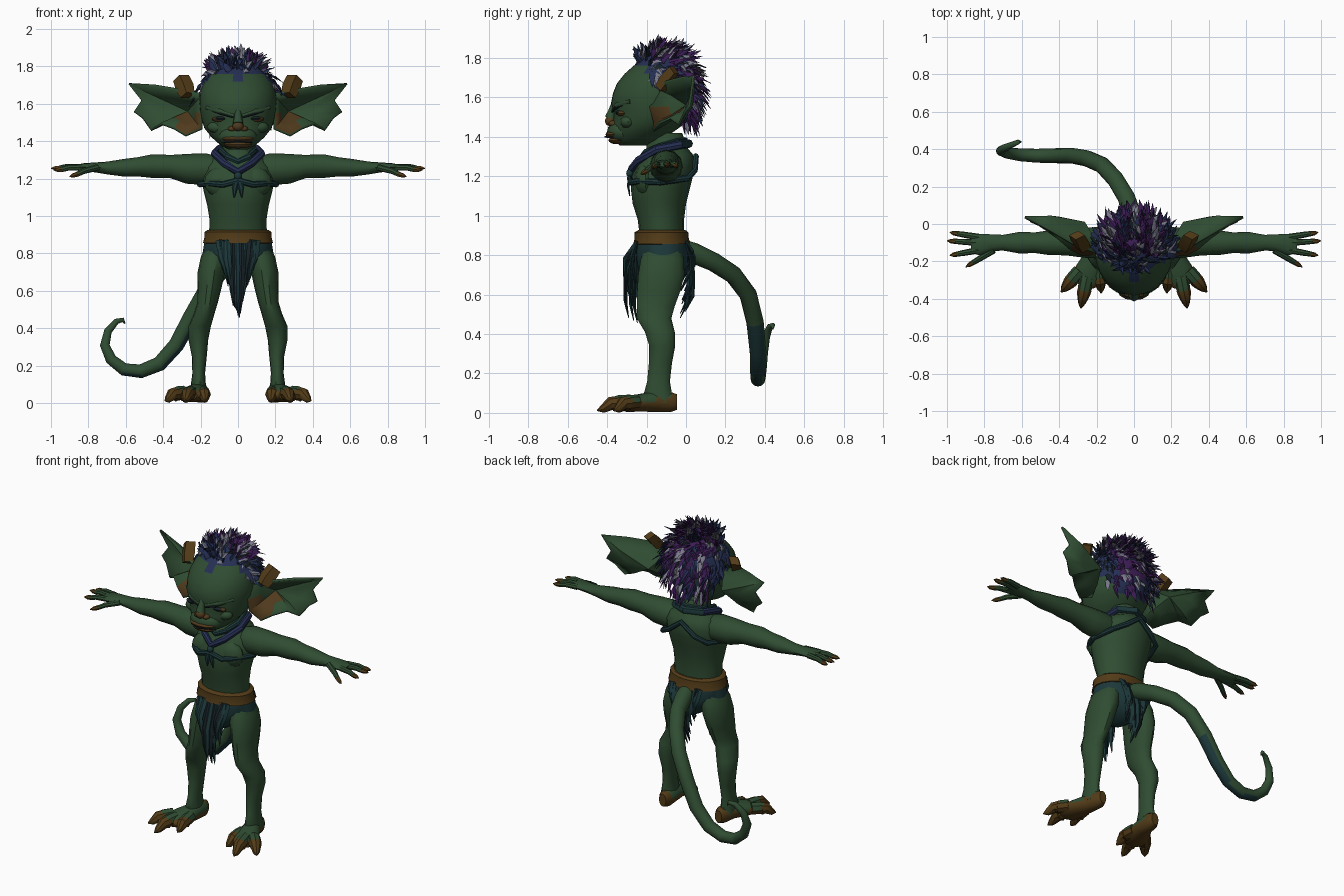
import bpy, bmesh, math, random
from mathutils import Vector

random.seed(7)
old = bpy.data.objects.get("Cube")
if old:
    bpy.data.objects.remove(old, do_unlink=True)


def material(name, r, g, b):
    m = bpy.data.materials.new(name)
    m.use_nodes = True
    m.diffuse_color = (r, g, b, 1)
    node = m.node_tree.nodes["Principled BSDF"]
    node.inputs["Base Color"].default_value = (r, g, b, 1)
    node.inputs["Roughness"].default_value = 0.8
    return m


SKIN = material("skin_green", .029, .073, .032)
BROWN = material("leather_brown", .085, .044, .009)
RUSSET = material("russet_skin", .08, .042, .012)
TEAL = material("cloth_teal", .012, .039, .042)
DARK = material("dark_shadow", .008, .015, .02)
BLUE = material("hair_blue", .018, .028, .085)
PURPLE = material("hair_purple", .045, .012, .09)
GREY = material("hair_grey", .19, .19, .25)

X, Y, Z = Vector((1, 0, 0)), Vector((0, 1, 0)), Vector((0, 0, 1))
parts = []


def oval(z, cx, hx, front, back, n=16):
    """Horizontal elliptical ring."""
    cy, hy = (front + back) / 2, (back - front) / 2
    turns = [math.tau * i / n for i in range(n)]
    return [Vector((cx + hx * math.cos(a), cy + hy * math.sin(a), z)) for a in turns]


class Part:
    """Collects swept shapes into one mesh object."""
    def __init__(self, name, *mats):
        self.name, self.mats = name, mats
        self.verts, self.faces, self.index = [], [], []

    def face(self, f, mat):
        self.faces.append(f)
        self.index.append(mat)

    def sweep(self, rings, mat=0, loop=False):
        base, n, m = len(self.verts), len(rings[0]), len(rings)
        for r in rings:
            self.verts.extend(r)
        for j in range(m if loop else m - 1):
            a, b = base + j * n, base + (j + 1) % m * n
            for i in range(n):
                k = (i + 1) % n
                self.face((a + i, a + k, b + k, b + i), mat)
        if not loop:
            self.face(tuple(range(base + n - 1, base - 1, -1)), mat)
            self.face(tuple(range(base + (m - 1) * n, base + m * n)), mat)

    def tube(self, path, ref=Z, n=10, mat=0, loop=False):
        """Path points are x, y, z, radius, and an optional second radius."""
        c = [Vector(p[:3]) for p in path]
        last, rings = len(c) - 1, []
        for i, p in enumerate(path):
            if loop:
                t = c[(i + 1) % len(c)] - c[i - 1]
            else:
                t = c[min(i + 1, last)] - c[max(i - 1, 0)]
            t.normalize()
            side = t.cross(ref).normalized()
            up = side.cross(t)
            turns = [math.tau * k / n for k in range(n)]
            rings.append([c[i] + side * p[3] * math.cos(a) + up * p[-1] * math.sin(a)
                          for a in turns])
        self.sweep(rings, mat, loop)

    def blob(self, x, y, z, rx, ry, rz, mat=0, n=12):
        rings = []
        for k in range(9):
            a = math.pi * (k / 8 - .5)
            s = max(math.cos(a), .05)
            rings.append(oval(z + rz * math.sin(a), x, rx * s, y - ry * s, y + ry * s, n))
        self.sweep(rings, mat)

    def finish(self, mirror=False, rule=None, solid=0):
        me = bpy.data.meshes.new(self.name)
        me.from_pydata(self.verts, [], self.faces)
        for m in self.mats:
            me.materials.append(m)
        bm = bmesh.new()
        bm.from_mesh(me)
        if not solid:
            bmesh.ops.recalc_face_normals(bm, faces=bm.faces)
        for f, i in zip(bm.faces, self.index):
            f.material_index = i
            if rule and i == 0:
                f.material_index = rule(f.calc_center_median())
        bm.to_mesh(me)
        bm.free()
        ob = bpy.data.objects.new(self.name, me)
        bpy.context.scene.collection.objects.link(ob)
        if solid:
            mod = ob.modifiers.new("thickness", "SOLIDIFY")
            mod.thickness, mod.offset = solid, -1
            mod.material_offset = mod.material_offset_rim = 1
        if mirror:
            ob.modifiers.new("mirror", "MIRROR").use_mirror_merge = False
        parts.append(ob)


# Torso and neck: height, half width, front, back
torso = Part("torso", SKIN)
torso.sweep([oval(z, 0, w, f, b) for z, w, f, b in (
    (.78, .14, -.22, 0), (.9, .155, -.235, -.01), (.98, .152, -.245, -.01),
    (1.06, .165, -.27, 0), (1.14, .185, -.28, .02), (1.2, .195, -.275, .035),
    (1.26, .19, -.25, .045), (1.31, .15, -.215, .035), (1.34, .09, -.2, .01),
    (1.42, .075, -.2, -.02))])
for s in (-1, 1):
    torso.blob(s * .085, -.205, 1.18, .095, .057, .085)
torso.finish()

# Head
HEAD = ((1.355, .05, -.335, -.2), (1.38, .095, -.36, -.13), (1.42, .14, -.375, -.07),
        (1.47, .18, -.37, 0), (1.52, .195, -.365, .035), (1.57, .203, -.38, .05),
        (1.62, .206, -.37, .055), (1.67, .2, -.35, .05), (1.72, .182, -.31, .035),
        (1.76, .155, -.265, .015), (1.795, .12, -.22, -.01), (1.82, .08, -.18, -.05),
        (1.835, .03, -.14, -.08))


def is_hair(p):
    x = abs(p.x)
    peak = max(0, .08 - x) * .9
    return p.z > 1.46 and p.y > -.26 - peak + max(0, 1.7 - p.z) * .9 + x * .4


def head_color(p):
    if not is_hair(p):
        return 0
    return 2 if abs(p.x) < .13 and p.y > -.12 and p.z > 1.56 else 1


head = Part("head", SKIN, BLUE, PURPLE)
head.sweep([oval(z, 0, w, f, b, 40) for z, w, f, b in HEAD])
head.finish(rule=head_color)

# Face: muzzle, lips, nose, brows, eyes, cheeks
face = Part("face", SKIN, RUSSET, DARK)
face.blob(0, -.325, 1.425, .105, .075, .06)
face.blob(0, -.358, 1.412, .088, .05, .022, 1)
face.blob(0, -.35, 1.382, .075, .043, .02, 1)
face.tube([(-.075, -.37, 1.395, .004), (0, -.409, 1.4, .005), (.075, -.37, 1.395, .004)], n=6, mat=2)
face.tube([(0, -.365, 1.57, .014), (0, -.375, 1.53, .02), (0, -.385, 1.495, .028)], Y)
face.blob(0, -.385, 1.48, .03, .026, .026, 1)
for s in (-1, 1):
    face.blob(s * .03, -.368, 1.466, .024, .024, .016, 1)
    face.tube([(s * .02, -.365, 1.535, .012), (s * .09, -.346, 1.558, .018),
               (s * .165, -.28, 1.58, .012)])
    face.tube([(s * .025, -.374, 1.527, .005), (s * .09, -.36, 1.546, .007),
               (s * .165, -.285, 1.57, .004)], mat=2, n=6)
    face.blob(s * .09, -.325, 1.518, .05, .026, .016, 1)
    face.blob(s * .09, -.336, 1.522, .034, .022, .012, 2)
    face.blob(s * .1, -.295, 1.475, .065, .04, .035)
face.finish()

# Ears: scalloped membrane fanned around a cupped centre
rim = [Vector(p) for p in (
    (.2, -.185, 1.55), (.2, -.165, 1.47), (.28, -.17, 1.437), (.34, -.14, 1.475),
    (.41, -.08, 1.5), (.465, -.04, 1.465), (.51, -.01, 1.53), (.555, .01, 1.56),
    (.515, .02, 1.62), (.585, .03, 1.705), (.45, -.04, 1.692), (.33, -.11, 1.672),
    (.19, -.165, 1.65))]
ears = Part("ears", RUSSET, SKIN, SKIN)
hub, count = Vector((.27, .0, 1.56)), len(rim)
ears.verts = [hub] + [hub.lerp(p, .55) + Y * .015 for p in rim] + rim
for i in range(count):
    a, b = 1 + i, 1 + (i + 1) % count
    ears.face((0, a, b), 0)
    ears.face((a, a + count, b + count, b), 0)
ears.finish(True, lambda p: 0 if p.z < 1.54 and p.x < .31 else 1, solid=.014)

# Ear clips
clips = Part("ear_clips", BROWN)
clips.tube([(.27, -.13, 1.645, .04, .03), (.285, -.1, 1.69, .05, .036),
            (.305, -.06, 1.738, .045, .03)], Y, n=4)
clips.finish(True)

# Hair tufts swept back from the scalp in coloured streaks
hair = Part("hair", BLUE, PURPLE, GREY, DARK)
core, made = Vector((0, -.13, 1.62)), 0
while made < 460:
    z = 1.833 - .35 * random.random() ** 1.4
    j = max(i for i in range(len(HEAD) - 1) if HEAD[i][0] <= z)
    t = (z - HEAD[j][0]) / (HEAD[j + 1][0] - HEAD[j][0])
    _, w, f, b = [u + (v - u) * t for u, v in zip(HEAD[j], HEAD[j + 1])]
    p = random.choice(oval(z, 0, w, f, b, 60))
    if not is_hair(p) or p.y < -.25:
        continue
    made += 1
    out = (p - core).normalized()
    jitter = Vector([random.uniform(-.3, .3) for _ in range(3)])
    lift = .6 if z > 1.77 else .15
    flow = (out * lift + Vector((-out.x * .1, .32, -.6 + out.z * .5)) + jitter).normalized()
    size = random.uniform(.055, .095)
    mid = p + flow * size * .5 + out * .012
    tip = mid + (flow - Z * .25) * size * .5
    streak = int((p.x + .3) * 34)
    if abs(p.x) < .15 and p.y > -.17:
        mat = (1, 0, 1, 2, 1, 1, 2)[streak % 7] if random.random() < .8 else random.choice((0, 1, 3))
    else:
        mat = random.choice((0, 0, 0, 3, 2))
    r = random.uniform(.01, .02)
    hair.tube([(*(p + out * .002), r, .005), (*mid, r * .8, .005), (*tip, .001)], out, 4, mat)
hair.finish()

# Arms with hands, fingers and claws
arms = Part("arms", SKIN, BROWN)
arms.tube([(.08, -.1, 1.25, .07, .06), (.17, -.1, 1.25, .085, .085), (.27, -.1, 1.253, .08, .08),
           (.36, -.1, 1.265, .068, .062), (.46, -.1, 1.267, .065, .063), (.53, -.1, 1.263, .055, .052),
           (.61, -.1, 1.258, .058, .047), (.7, -.1, 1.257, .042, .034), (.76, -.1, 1.26, .045, .027),
           (.83, -.11, 1.262, .058, .02), (.87, -.11, 1.26, .045, .013)], n=12)
for y0, tx, ty, tz in ((-.07, .985, -.045, 1.25), (-.1, 1, -.09, 1.255),
                       (-.14, .985, -.168, 1.245), (-.14, .9, -.23, 1.21)):
    root = Vector((.83 if ty > -.2 else .75, y0, 1.26))
    tip = Vector((tx, ty, tz))
    knuckle, nail = root.lerp(tip, .5) + Z * .006, root.lerp(tip, .72)
    arms.tube([(*root, .018), (*knuckle, .016), (*nail, .014), (*root.lerp(tip, .8), .009)], n=8)
    arms.tube([(*nail, .0145), (*root.lerp(tip, .88), .012), (*tip, .002)], n=6, mat=1)
arms.finish(True)

# Legs: height, centre, half width, front, back
legs = Part("legs", SKIN)
legs.sweep([oval(z, c, w, f, b, 14) for z, c, w, f, b in (
    (.05, .21, .045, -.2, -.06), (.1, .212, .04, -.215, -.07), (.16, .21, .034, -.198, -.08),
    (.25, .207, .04, -.19, -.07), (.34, .212, .053, -.188, -.053), (.41, .205, .06, -.21, -.055),
    (.48, .18, .055, -.252, -.072), (.54, .162, .055, -.252, -.055), (.62, .152, .065, -.25, -.025),
    (.7, .143, .073, -.245, -.005), (.78, .125, .074, -.232, -.008), (.86, .1, .06, -.2, -.03))])
legs.finish(True)

# Feet with three splayed clawed toes
feet = Part("feet", SKIN, BROWN)
feet.tube([(.2, -.045, .055, .025, .04), (.2, -.08, .055, .045, .053), (.21, -.16, .057, .052, .053),
           (.235, -.24, .05, .075, .045), (.255, -.3, .042, .08, .038), (.265, -.33, .04, .05, .025)], n=14)
for x0, y0, tx, ty in ((.19, -.22, .175, -.37), (.25, -.28, .285, -.45), (.29, -.25, .39, -.365)):
    root, tip = Vector((x0, y0, .055)), Vector((tx, ty, .012))
    nail = root.lerp(tip, .6) + Z * .018
    feet.tube([(*root, .038), (*(root.lerp(tip, .35) + Z * .012), .038), (*nail, .03)], n=8)
    feet.tube([(*(root.lerp(tip, .42) + Z * .01), .039), (*nail, .034), (*root.lerp(tip, .85), .02),
               (*tip, .003)], n=8, mat=1)
feet.finish(True, lambda p: 1 if p.z < .062 + max(0, p.y + .13) * .6 else 0)

# Tail with a curled tip and a darker underside
tail = Part("tail", SKIN, TEAL)
tail.tube([(0, -.05, .84, .05), (-.01, .04, .81, .052), (-.04, .14, .765, .048), (-.1, .24, .7, .046),
           (-.17, .315, .6, .045), (-.25, .35, .46, .044), (-.33, .365, .31, .042), (-.42, .365, .21, .04),
           (-.52, .365, .17, .037), (-.61, .37, .18, .034), (-.68, .38, .235, .03), (-.712, .39, .31, .026),
           (-.695, .405, .385, .021), (-.65, .425, .437, .016), (-.615, .44, .445, .012),
           (-.605, .44, .425, .004)], Y, 12)
tail.finish(rule=lambda p: 1 if p.z < .16 or p.z < min(.5, .17 + 1.5 * (p.x + .42)) else 0)

# Loincloth: briefs and ragged hanging strips
cloth = Part("loincloth", TEAL, DARK)
cloth.sweep([oval(z, 0, w, f, b, 20) for z, w, f, b in (
    (.66, .03, -.17, -.07), (.7, .085, -.245, 0), (.75, .145, -.258, .022),
    (.8, .19, -.262, .026), (.87, .178, -.254, .014))])
for top, swell, end, reach, depth in ((-.25, -.3, -.285, .4, .055), (.0, .02, -.02, .37, .02)):
    for i in range(21):
        x = .1 * (i / 10 - 1)
        low = .86 - reach * (1 - abs(x) * 5.5) - random.uniform(-.04, .03)
        d = random.uniform(-.012, depth)
        cloth.tube([(x, top, .87, .02, .008), (x * .92, swell + d, (.86 + low) / 2 + .03, .02, .009),
                    (x * .75, swell + d, low + .08, .014, .008),
                    (x * .65, end + d, low, .002)], Y, 4, int(i % 5 == 2))
cloth.finish()

# Belt
belt = Part("belt", BROWN)
belt.sweep([oval(z, 0, w, f, b, 20) for z, w, f, b in (
    (.85, .165, -.245, .0), (.857, .187, -.267, .022), (.885, .18, -.26, .014),
    (.915, .178, -.262, .012), (.926, .162, -.242, -.002))])
belt.finish()


# Neck scarf and chest harness as closed cords
def cord(part, half, r, mat=0):
    back = [(-x, y, z) for x, y, z in half[-2:0:-1]]
    part.tube([(*p, r, r * 1.1) for p in half + back], Z, 8, mat, loop=True)


scarf = Part("neck_scarf", BLUE, TEAL)
cord(scarf, [(0, -.275, 1.235), (.07, -.24, 1.28), (.125, -.15, 1.335), (.1, -.03, 1.36), (0, .015, 1.365)], .02)
cord(scarf, [(0, -.225, 1.29), (.06, -.205, 1.32), (.09, -.13, 1.35), (.075, -.04, 1.375), (0, -.005, 1.38)], .016, 1)
scarf.blob(0, -.285, 1.215, .02, .018, .022, 1)
for s in (-1, 1):
    scarf.tube([(0, -.288, 1.21, .014, .007), (s * .018, -.293, 1.15, .016, .007), (s * .02, -.285, 1.1, .003)], Y, 6, 1)
scarf.finish(rule=lambda p: 1 if p.y > -.08 else 0)

harness = Part("chest_harness", TEAL)
cord(harness, [(0, -.285, 1.19), (.08, -.28, 1.168), (.15, -.235, 1.175), (.205, -.13, 1.17),
               (.16, .01, 1.19), (.09, .045, 1.23), (0, .05, 1.3)], .015)
harness.finish()

# Smooth shading with crisp edges kept
bpy.ops.object.select_all(action="DESELECT")
for ob in parts:
    ob.select_set(True)
bpy.context.view_layer.objects.active = parts[0]
bpy.ops.object.shade_smooth_by_angle(angle=math.radians(38))
